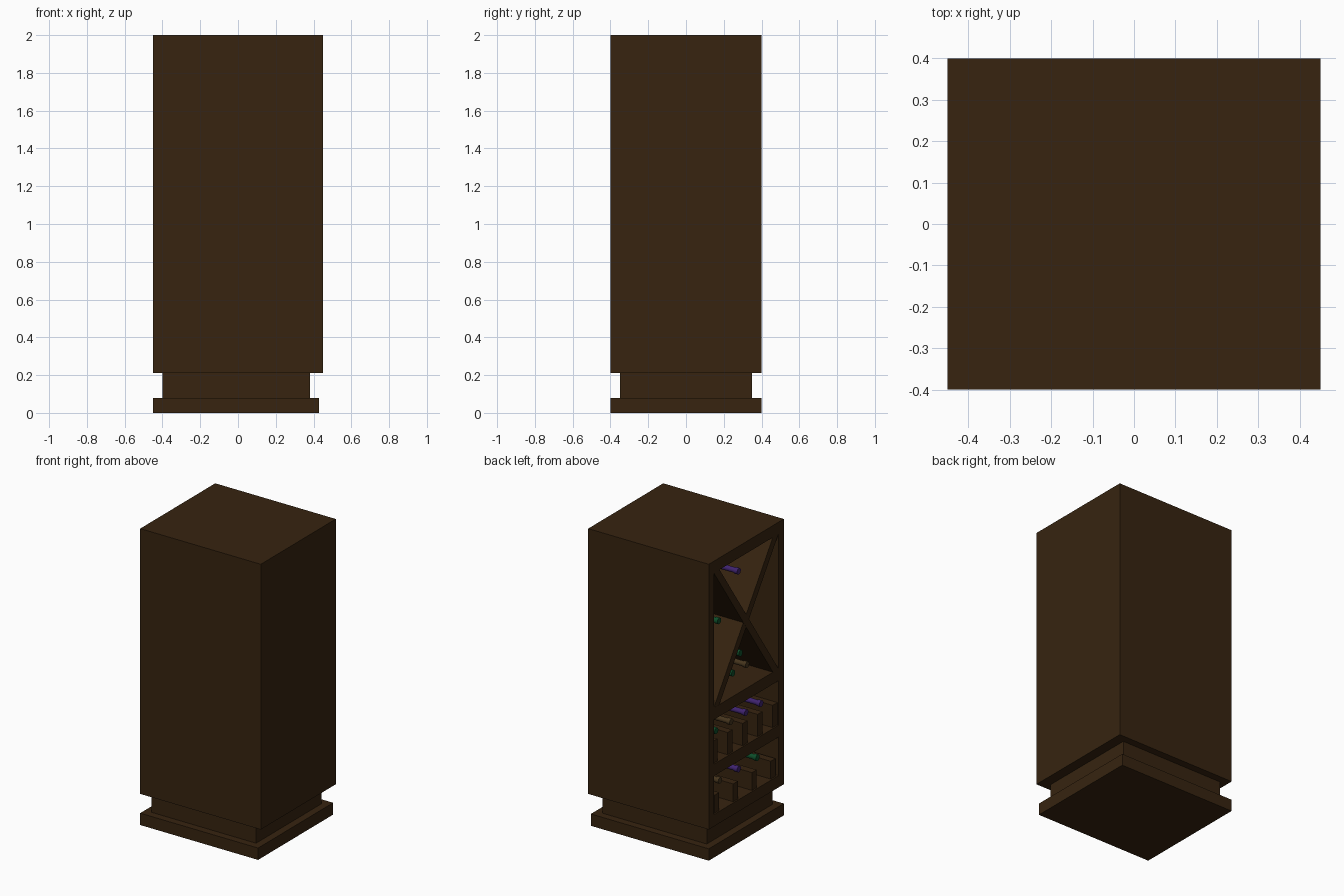
import bpy, bmesh, math
from mathutils import Matrix

if "Cube" in bpy.data.objects:
    bpy.data.objects.remove(bpy.data.objects["Cube"])


def material(name, rgb):
    m = bpy.data.materials.new(name)
    m.diffuse_color = (*rgb, 1.0)
    m.use_nodes = True
    m.node_tree.nodes["Principled BSDF"].inputs["Base Color"].default_value = m.diffuse_color
    return m


WOOD = material("dark_wood", (0.038, 0.0175, 0.0050))
PURPLE = material("purple_glass", (0.050, 0.017, 0.160))
GREEN = material("green_glass", (0.004, 0.075, 0.022))
AMBER = material("amber_glass", (0.060, 0.035, 0.012))


def add_object(name, bm, mat):
    bmesh.ops.recalc_face_normals(bm, faces=bm.faces)
    mesh = bpy.data.meshes.new(name)
    bm.to_mesh(mesh)
    bm.free()
    mesh.materials.append(mat)
    ob = bpy.data.objects.new(name, mesh)
    bpy.context.collection.objects.link(ob)
    return ob


def box(name, x0, x1, y0, y1, z0, z1, mat=WOOD):
    bm = bmesh.new()
    bmesh.ops.create_cube(bm, size=1)
    bmesh.ops.scale(bm, vec=(x1 - x0, y1 - y0, z1 - z0), verts=bm.verts)
    bmesh.ops.translate(bm, vec=((x0 + x1) / 2, (y0 + y1) / 2, (z0 + z1) / 2), verts=bm.verts)
    return add_object(name, bm, mat)


def slab(name, profile, x0, x1, mat=WOOD):
    """Extrude a (y, z) outline along x."""
    bm = bmesh.new()
    face = bm.faces.new([bm.verts.new((x0, y, z)) for y, z in profile])
    ext = bmesh.ops.extrude_face_region(bm, geom=[face])
    moved = [g for g in ext["geom"] if isinstance(g, bmesh.types.BMVert)]
    bmesh.ops.translate(bm, vec=(x1 - x0, 0, 0), verts=moved)
    return add_object(name, bm, mat)


def bottle(name, y, z, mat, tip=-0.395):
    """Lathe a bottle lying along x with its neck toward the open side."""
    profile = [(0, 0), (0, 0.021), (0.025, 0.021), (0.027, 0.017), (0.14, 0.018),
               (0.165, 0.028), (0.19, 0.043), (0.215, 0.05), (0.48, 0.05), (0.48, 0)]
    bm = bmesh.new()
    verts = [bm.verts.new((tip + d, 0, r)) for d, r in profile]
    edges = [bm.edges.new(p) for p in zip(verts, verts[1:])]
    bmesh.ops.spin(bm, geom=verts + edges, cent=(0, 0, 0), axis=(1, 0, 0),
                   angle=2 * math.pi, steps=16)
    bmesh.ops.remove_doubles(bm, verts=bm.verts, dist=1e-5)
    bmesh.ops.transform(bm, matrix=Matrix.Translation((0, y, z)), verts=bm.verts)
    ob = add_object(name, bm, mat)
    bpy.context.view_layer.objects.active = ob
    ob.select_set(True)
    bpy.ops.object.shade_smooth_by_angle(angle=math.radians(40))
    ob.select_set(False)


# Stepped base
box("base_foot", -0.45, 0.43, -0.40, 0.40, 0.0, 0.08)
box("base_plinth", -0.40, 0.38, -0.35, 0.35, 0.08, 0.21)

# Cabinet shell, open on the -x side
W = 0.345
BACK = 0.40
box("back_panel", BACK, 0.45, -0.40, 0.40, 0.21, 2.0)
box("side_panel_front", -0.45, BACK, -0.40, -W, 0.21, 2.0)
box("side_panel_rear", -0.45, BACK, W, 0.40, 0.21, 2.0)
for name, z0, z1 in (("bottom_board", 0.21, 0.29), ("lower_shelf", 0.55, 0.63),
                     ("upper_shelf", 0.93, 1.01), ("top_board", 1.92, 2.0)):
    box(name, -0.45, BACK, -W, W, z0, z1)

# Crossed rack in the upper compartment
T = 0.06
for s, name in ((1, "diagonal_rack_a"), (-1, "diagonal_rack_b")):
    outline = [(-W, 1.01), (-W + T, 1.01), (W, 1.92), (W - T, 1.92)]
    slab(name, [(s * y, z) for y, z in outline], -0.45 if s > 0 else -0.449, BACK)

# Bottle dividers on the two lower shelves
for i in range(4):
    y = 0.3 - 0.2 * i
    box(f"lower_divider_{i}", -0.44, BACK, y - 0.025, y + 0.025, 0.29, 0.41)
for i in range(5):
    y = 0.32 - 0.16 * i
    box(f"upper_divider_{i}", -0.44, BACK, max(y - 0.025, -W), min(y + 0.025, W), 0.63, 0.78)

# Bottles
layout = [
    # lower row
    (0.20, 0.45, AMBER), (0.0, 0.45, PURPLE), (-0.20, 0.45, GREEN),
    # upper row
    (0.24, 0.80, GREEN), (0.08, 0.80, AMBER), (-0.08, 0.80, PURPLE), (-0.24, 0.80, PURPLE),
    # crossed rack
    (0.0, 1.785, PURPLE), (0.21, 1.53, GREEN),
    (0.06, 1.12, GREEN), (-0.09, 1.12, AMBER), (-0.02, 1.225, GREEN),
]
for i, (y, z, mat) in enumerate(layout):
    bottle(f"bottle_{i}", y, z, mat)
